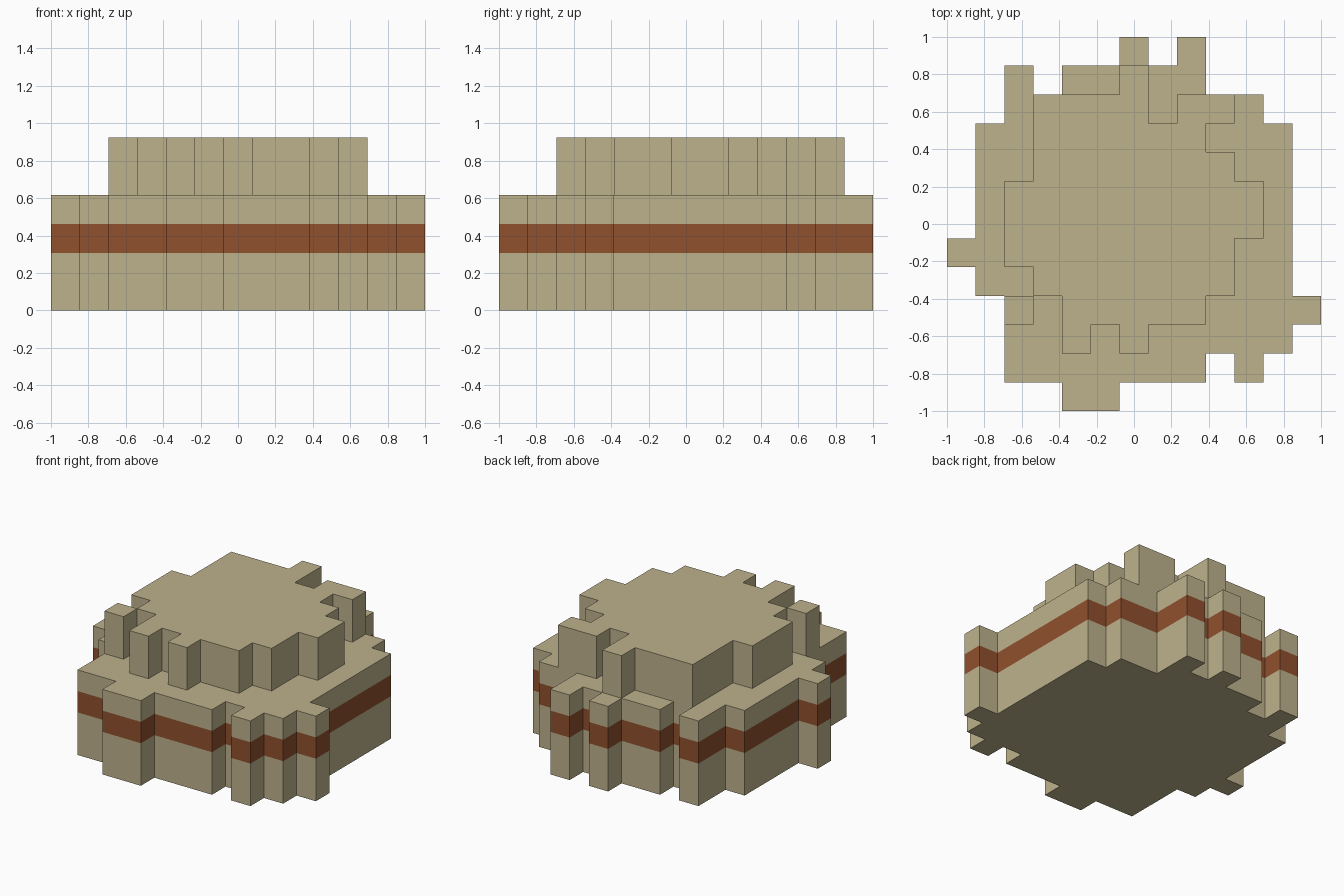
import bpy
import bmesh

cube = bpy.data.objects.get("Cube")
if cube:
    bpy.data.objects.remove(cube, do_unlink=True)

N = 13            # cells across the plan
C = 2 / N         # cell size


def material(name, rgb):
    m = bpy.data.materials.new(name)
    m.use_nodes = True
    color = (*rgb, 1)
    m.diffuse_color = color
    bsdf = m.node_tree.nodes["Principled BSDF"]
    bsdf.inputs["Base Color"].default_value = color
    bsdf.inputs["Roughness"].default_value = 0.9
    return m


SAND = material("sand", (0.515, 0.445, 0.265))
BRICK = material("brick", (0.283, 0.082, 0.027))


def tier(name, plan, levels, band=None, floor=True):
    """Raise a drawn plan (top line is the back) through cell-high levels."""
    rows = plan.split()
    cells = {(x, N - 1 - r) for r, row in enumerate(rows)
             for x, mark in enumerate(row) if mark == "#"}
    bm = bmesh.new()
    points = {}

    def face(corners, slot=0):
        for p in corners:
            if p not in points:
                x, y, z = p
                points[p] = bm.verts.new((x * C - 1, y * C - 1, z * C))
        bm.faces.new([points[p] for p in corners]).material_index = slot

    for x, y in sorted(cells):
        ring = [(x, y), (x + 1, y), (x + 1, y + 1), (x, y + 1)]
        beside = [(x, y - 1), (x + 1, y), (x, y + 1), (x - 1, y)]
        face([(*p, levels[-1]) for p in ring])
        if floor:
            face([(*p, levels[0]) for p in reversed(ring)])
        # Walls only where the plan ends
        for i, neighbour in enumerate(beside):
            if neighbour in cells:
                continue
            a, b = ring[i], ring[(i + 1) % 4]
            for low, high in zip(levels, levels[1:]):
                face([(*a, low), (*b, low), (*b, high), (*a, high)],
                     1 if low == band else 0)

    bmesh.ops.dissolve_limit(bm, angle_limit=0.01, verts=bm.verts[:],
                             edges=bm.edges[:], delimit={"MATERIAL"})
    mesh = bpy.data.meshes.new(name)
    bm.to_mesh(mesh)
    bm.free()
    mesh.materials.append(SAND)
    mesh.materials.append(BRICK)
    obj = bpy.data.objects.new(name, mesh)
    bpy.context.collection.objects.link(obj)
    return obj


# Wide lower tier with a brick band
tier("base_tier", """
......#.#....
..#.#####....
..#########..
.###########.
.###########.
.###########.
.###########.
############.
.###########.
..###########
..##########.
..#######.#..
....##.......
""", [0, 2, 3, 4], band=2)

# Narrower upper tier
tier("upper_tier", """
.............
......#......
...####.##...
...######....
...#######...
..#########..
..#########..
..########...
...#######...
..#.#####....
....#.#......
.............
.............
""", [4, 6], floor=False)
